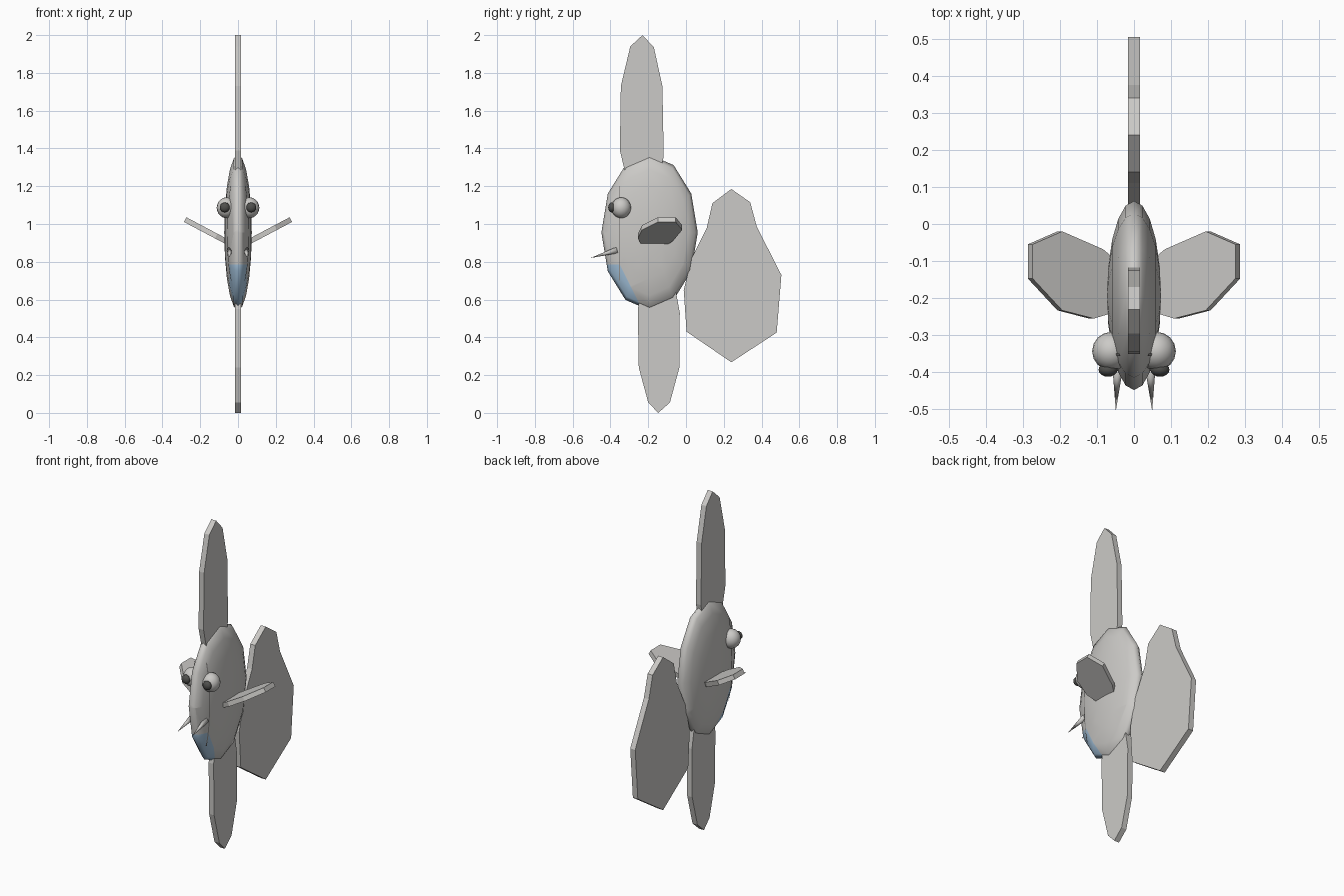
import bpy, bmesh, math
from mathutils import Vector, Matrix

if "Cube" in bpy.data.objects:
    bpy.data.objects.remove(bpy.data.objects["Cube"])


def material(name, rgb):
    m = bpy.data.materials.new(name)
    m.diffuse_color = (*rgb, 1)
    m.use_nodes = True
    m.node_tree.nodes["Principled BSDF"].inputs["Base Color"].default_value = m.diffuse_color
    return m


GREY = material("scale_grey", (0.60, 0.59, 0.57))
BLUE = material("pale_blue", (0.38, 0.56, 0.74))
DARK = material("pupil_dark", (0.08, 0.08, 0.075))
GILL = material("gill_grey", (0.3, 0.29, 0.28))

CENTRE = Vector((0, -0.193, 0.955))
SIZE = Vector((0.073, 0.255, 0.412))


def finish(name, bm, mats, smooth=False):
    bmesh.ops.recalc_face_normals(bm, faces=bm.faces)
    me = bpy.data.meshes.new(name)
    bm.to_mesh(me)
    bm.free()
    for m in mats:
        me.materials.append(m)
    ob = bpy.data.objects.new(name, me)
    bpy.context.collection.objects.link(ob)
    for p in me.polygons:
        p.use_smooth = smooth
    return ob


def slab(name, outline, offset):
    """Solid plate: a polygon of 3D points thickened both ways by offset."""
    bm = bmesh.new()
    a = [bm.verts.new(Vector(p) + offset) for p in outline]
    b = [bm.verts.new(Vector(p) - offset) for p in outline]
    bm.faces.new(a)
    bm.faces.new(b[::-1])
    n = len(a)
    for i in range(n):
        j = (i + 1) % n
        bm.faces.new((a[i], b[i], b[j], a[j]))
    return finish(name, bm, [GREY])


def ball(name, centre, size, u, v, turn, mat):
    bm = bmesh.new()
    bmesh.ops.create_uvsphere(bm, u_segments=u, v_segments=v, radius=1)
    bm.transform(Matrix.Translation(centre) @ Matrix.Diagonal((*size, 1)) @ turn)
    return finish(name, bm, [mat], True)


# Body: flattened ellipsoid with its poles on the flanks, blue lower chin
bm = bmesh.new()
bmesh.ops.create_uvsphere(bm, u_segments=12, v_segments=10, radius=1)
bm.transform(Matrix.Translation(CENTRE) @ Matrix.Diagonal((*SIZE, 1))
             @ Matrix.Rotation(math.pi / 2, 4, 'Y'))
cuts = [(Vector((0, -0.4, 0.785)), Vector((0, 0, 1))),
        (Vector((0, -0.345, 0.775)), Vector((0, 0.17, 0.085)).normalized())]
for co, no in cuts:
    bmesh.ops.bisect_plane(bm, geom=bm.verts[:] + bm.edges[:] + bm.faces[:],
                           plane_co=co, plane_no=no)
for f in bm.faces:
    c = f.calc_center_median()
    f.material_index = int(all((c - co).dot(no) < 0 for co, no in cuts))
finish("body", bm, [GREY, BLUE], True)

# Upright fins and tail, as outlines in the side plane
FINS = {
    "top_fin": [(-0.23, 2.0), (-0.17, 1.935), (-0.125, 1.73), (-0.118, 1.36),
                (-0.14, 1.24), (-0.31, 1.22), (-0.35, 1.39), (-0.345, 1.73),
                (-0.295, 1.94)],
    "bottom_fin": [(-0.147, 0.0), (-0.085, 0.055), (-0.035, 0.24), (-0.033, 0.53),
                   (-0.06, 0.68), (-0.23, 0.68), (-0.255, 0.55), (-0.25, 0.24),
                   (-0.2, 0.055)],
    "tail_fin": [(0.24, 1.185), (0.34, 1.115), (0.375, 0.985), (0.505, 0.73),
                 (0.48, 0.425), (0.24, 0.268), (0.003, 0.43), (-0.012, 0.65),
                 (0.03, 0.82), (0.11, 0.98), (0.14, 1.11)],
}
for name, pts in FINS.items():
    slab(name, [(0, y, z) for y, z in pts], Vector((0.0165, 0, 0)))

# Side fin outline seen from above, rising outwards
SIDE_FIN = [(0.04, -0.2), (0.04, -0.11), (0.09, -0.068), (0.2, -0.02), (0.28, -0.055),
            (0.28, -0.147), (0.2, -0.233), (0.115, -0.255), (0.065, -0.24)]

for s, side in ((1, "left"), (-1, "right")):
    slab(side + "_side_fin", [(s * x, y, 0.875 + 0.53 * x) for x, y in SIDE_FIN],
         Vector((-s * 0.47, 0, 0.88)) * 0.014)

    # Bulging eye and flattened pupil
    ball(side + "_eye", (s * 0.061, -0.343, 1.086), (0.052, 0.052, 0.055),
         16, 10, Matrix(), GREY)
    ball(side + "_pupil", (s * 0.07, -0.393, 1.088), (0.027, 0.019, 0.027),
         10, 8, Matrix.Rotation(math.pi / 2, 4, 'X'), DARK)

    # Whisker: cone pointing forwards and slightly down
    base, tip = Vector((s * 0.043, -0.365, 0.862)), Vector((s * 0.049, -0.505, 0.82))
    bm = bmesh.new()
    bmesh.ops.create_cone(bm, cap_ends=True, segments=8, radius1=0.017, radius2=0,
                          depth=(tip - base).length)
    turn = (tip - base).to_track_quat('Z', 'Y').to_matrix().to_4x4()
    bm.transform(Matrix.Translation((base + tip) / 2) @ turn)
    finish(side + "_whisker", bm, [GREY], True)

    # Gill line: thin strip hugging the flank
    bm = bmesh.new()
    rows = []
    for i in range(13):
        z = 0.7 + 0.5 * i / 12
        row = []
        for y in (-0.356, -0.349):
            r = 1 - ((y - CENTRE.y) / SIZE.y) ** 2 - ((z - CENTRE.z) / SIZE.z) ** 2
            row.append(bm.verts.new((s * (SIZE.x * math.sqrt(max(r, 0)) + 0.001), y, z)))
        rows.append(row)
    for p, q in zip(rows, rows[1:]):
        bm.faces.new((p[0], p[1], q[1], q[0]))
    finish(side + "_gill_line", bm, [GILL])
